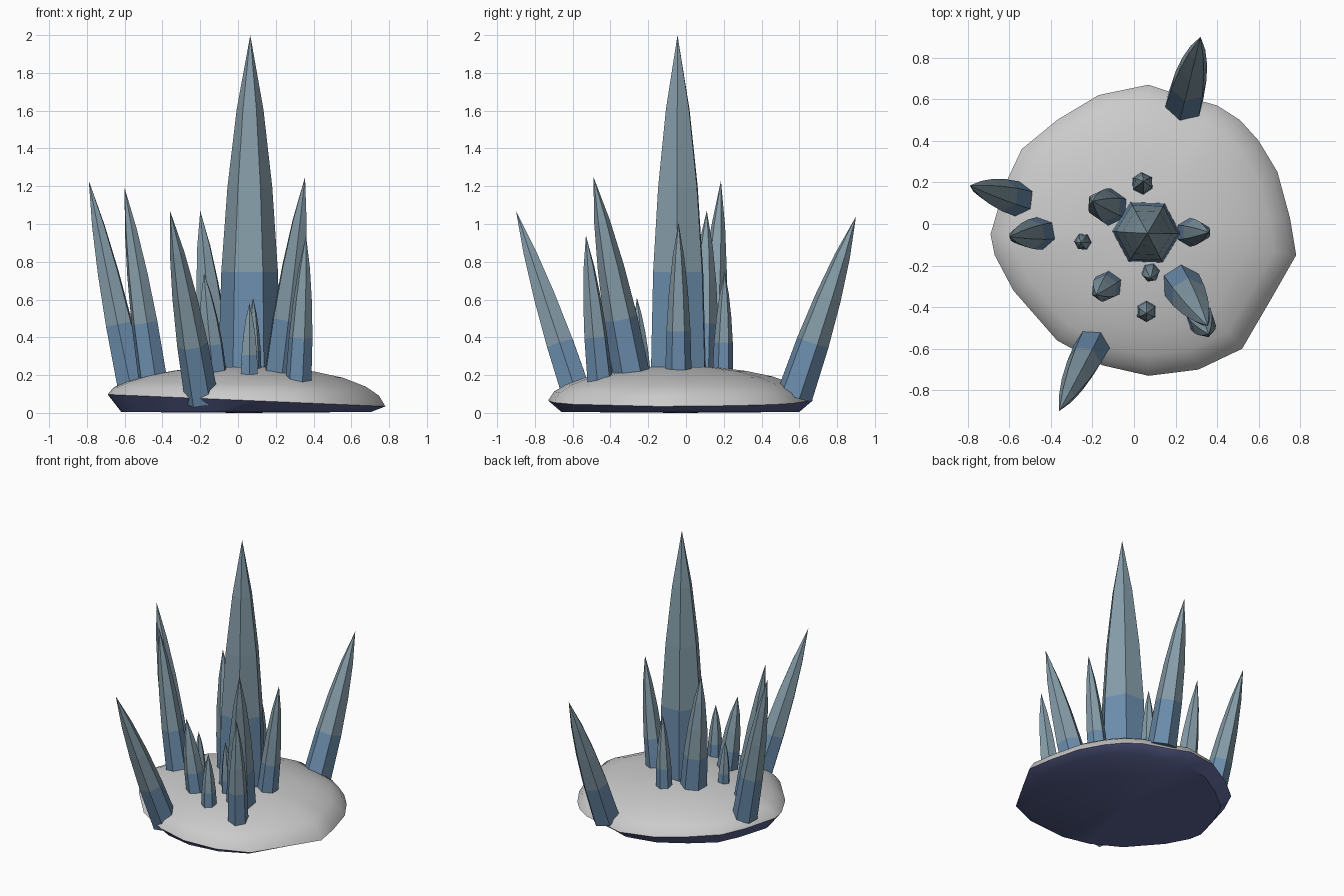
import bpy, bmesh, math
from mathutils import Vector

if "Cube" in bpy.data.objects:
    bpy.data.objects.remove(bpy.data.objects["Cube"])


def material(name, color):
    m = bpy.data.materials.new(name)
    m.diffuse_color = (*color, 1)
    m.use_nodes = True
    m.node_tree.nodes["Principled BSDF"].inputs["Base Color"].default_value = m.diffuse_color
    return m


STONE = material("pale_stone", (0.55, 0.54, 0.55))
UNDER = material("dark_blue_stone", (0.11, 0.13, 0.30))
BLUE = material("crystal_blue", (0.15, 0.27, 0.42))
TEAL = material("crystal_teal", (0.24, 0.34, 0.40))


def finish(bm, name, mats):
    bmesh.ops.recalc_face_normals(bm, faces=bm.faces)
    me = bpy.data.meshes.new(name)
    bm.to_mesh(me)
    bm.free()
    for m in mats:
        me.materials.append(m)
    ob = bpy.data.objects.new(name, me)
    bpy.context.collection.objects.link(ob)
    return ob


def bridge(bm, a, b, mat):
    n = len(a)
    for i in range(n):
        f = bm.faces.new((a[i], a[(i + 1) % n], b[(i + 1) % n], b[i]))
        f.material_index = mat


# Rock base: irregular outline stacked into a low dome
OUTLINE = [(0.07, 0.67), (-0.17, 0.62), (-0.37, 0.50), (-0.54, 0.36), (-0.62, 0.19),
           (-0.69, -0.05), (-0.67, -0.15), (-0.58, -0.32), (-0.37, -0.56), (-0.15, -0.68),
           (0.07, -0.73), (0.31, -0.70), (0.52, -0.60), (0.66, -0.36), (0.78, -0.15),
           (0.75, 0.03), (0.69, 0.25), (0.60, 0.40), (0.51, 0.50), (0.40, 0.57), (0.22, 0.62)]
CX, CY = 0.03, -0.03
# (scale of outline, height, share of the edge tilt)
LAYERS = [(0.90, 0.005, 0.0), (1.0, 0.068, 1.0), (0.955, 0.115, 0.7), (0.86, 0.153, 0.4),
          (0.70, 0.193, 0.2), (0.50, 0.222, 0.1), (0.27, 0.242, 0.0)]
bm = bmesh.new()
rings = []
for s, z, k in LAYERS:
    rings.append([bm.verts.new((CX + (x - CX) * s, CY + (y - CY) * s, z - 0.03 * k * x / 0.7))
                  for x, y in OUTLINE])
for i in range(len(rings) - 1):
    bridge(bm, rings[i], rings[i + 1], 1 if i == 0 else 0)
for ring, z, mat in ((rings[0], 0.0, 1), (rings[-1], 0.25, 0)):
    c = bm.verts.new((CX, CY, z))
    for i in range(len(ring)):
        f = bm.faces.new((ring[i], ring[(i + 1) % len(ring)], c))
        f.material_index = mat
base = finish(bm, "rock_base", [STONE, UNDER])
for p in base.data.polygons:
    p.use_smooth = True
bpy.context.view_layer.objects.active = base
base.select_set(True)
bpy.ops.object.shade_smooth_by_angle(angle=math.radians(40))
base.select_set(False)

# Crystals: six-sided shafts that curve in to a point
PROFILE = [(0.0, 1.0), (0.3, 0.91), (0.55, 0.72), (0.78, 0.43)]


def crystal(name, foot, tip, r, turn):
    foot, tip = Vector(foot), Vector(tip)
    axis = tip - foot
    rot = axis.to_track_quat('Z', 'Y')
    bm = bmesh.new()
    rings = []
    for t, s in PROFILE:
        ring = []
        for i in range(6):
            a = math.radians(turn + 60 * i)
            ring.append(bm.verts.new(foot + axis * t +
                                     rot @ Vector((math.cos(a), math.sin(a), 0)) * r * s))
        rings.append(ring)
    for i in range(len(rings) - 1):
        bridge(bm, rings[i], rings[i + 1], 0 if i < 1 else 1)
    top = bm.verts.new(tip)
    for i in range(6):
        bm.faces.new((rings[-1][i], rings[-1][(i + 1) % 6], top)).material_index = 1
    bm.faces.new(rings[0])
    finish(bm, name, [BLUE, TEAL])


CRYSTALS = [
    ("main_crystal", (0.06, -0.04, 0.21), (0.065, -0.045, 2.0), 0.165, 13),
    ("far_left_crystal", (-0.56, 0.12, 0.14), (-0.79, 0.185, 1.23), 0.085, 10),
    ("left_crystal", (-0.45, -0.045, 0.17), (-0.60, -0.06, 1.19), 0.08, 5),
    ("front_left_crystal", (-0.19, -0.565, 0.06), (-0.36, -0.90, 1.07), 0.09, 25),
    ("front_right_crystal", (0.225, -0.285, 0.18), (0.355, -0.49, 1.25), 0.098, 0),
    ("front_right_side_crystal", (0.32, -0.455, 0.17), (0.36, -0.53, 0.94), 0.07, 20),
    ("back_right_crystal", (0.24, 0.575, 0.09), (0.32, 0.90, 1.04), 0.098, 30),
    ("back_left_crystal", (-0.115, 0.08, 0.21), (-0.20, 0.11, 1.07), 0.09, 15),
    ("right_crystal", (0.265, -0.04, 0.19), (0.36, -0.04, 1.01), 0.07, 0),
    ("front_shard", (-0.125, -0.295, 0.20), (-0.18, -0.34, 0.74), 0.072, 15),
    ("front_small_shard", (0.06, -0.42, 0.19), (0.06, -0.43, 0.58), 0.052, 30),
    ("inner_small_shard", (0.08, -0.23, 0.21), (0.08, -0.26, 0.61), 0.045, 10),
    ("left_small_shard", (-0.245, -0.085, 0.20), (-0.255, -0.09, 0.53), 0.043, 0),
    ("back_small_shard", (0.04, 0.195, 0.21), (0.045, 0.205, 0.75), 0.055, 0),
]
for c in CRYSTALS:
    crystal(*c)
